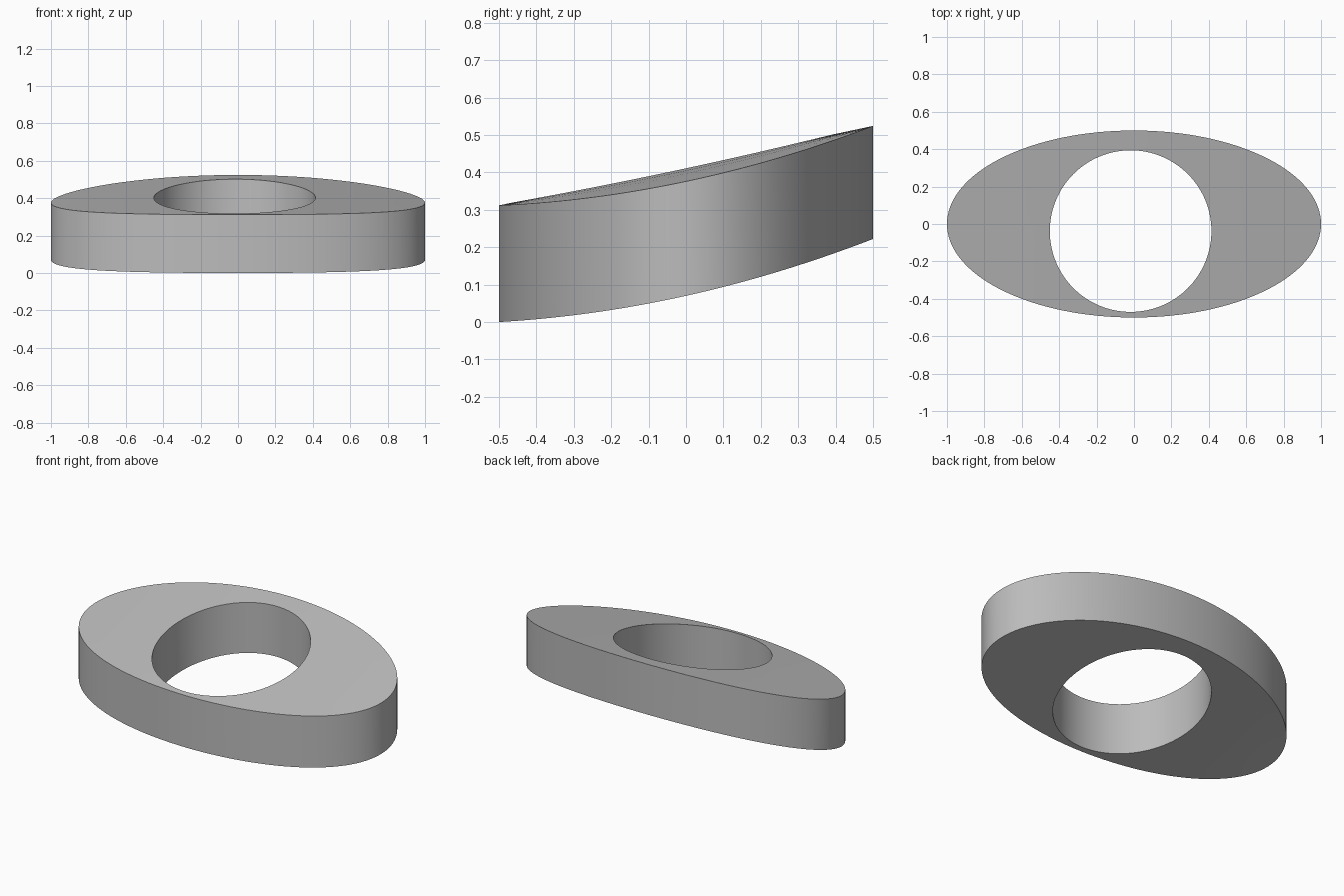
import bpy, bmesh
from math import sin, cos, tau

cube = bpy.data.objects.get("Cube")
if cube:
    bpy.data.objects.remove(cube)

SEGMENTS = 128
HOLE_X, HOLE_Y, HOLE_RADIUS = -0.018, -0.038, 0.432


def make_material(name, rgba):
    mat = bpy.data.materials.new(name)
    mat.use_nodes = True
    mat.diffuse_color = rgba
    mat.node_tree.nodes["Principled BSDF"].inputs["Base Color"].default_value = rgba
    return mat


# Tilted faces that droop gently towards the two long ends
def top_z(x, y):
    return 0.418 + 0.2125 * y - 0.042 * x * x


def bottom_z(x, y):
    return 0.111 + 0.222 * y - 0.041 * x * x


# Plan outlines: 0 is the outer ellipse, 1 is the off-centre round hole
def plan_point(t, blend):
    outer = (cos(t), 0.5 * sin(t))
    inner = (HOLE_X + HOLE_RADIUS * cos(t), HOLE_Y + HOLE_RADIUS * sin(t))
    return tuple(a + (b - a) * blend for a, b in zip(outer, inner))


def make_ring(bm, blend, height):
    ring = []
    for i in range(SEGMENTS):
        x, y = plan_point(tau * i / SEGMENTS, blend)
        ring.append(bm.verts.new((x, y, height(x, y))))
    return ring


# Closed loop of rings: over the top, down the hole, back underneath
bm = bmesh.new()
steps = [0, 0.25, 0.5, 0.75, 1]
rings = [make_ring(bm, s, top_z) for s in steps]
rings += [make_ring(bm, s, bottom_z) for s in reversed(steps)]
for k, ring in enumerate(rings):
    following = rings[(k + 1) % len(rings)]
    for i in range(SEGMENTS):
        j = (i + 1) % SEGMENTS
        bm.faces.new((ring[i], ring[j], following[j], following[i]))
bmesh.ops.recalc_face_normals(bm, faces=bm.faces)

mesh = bpy.data.meshes.new("oval_ring")
bm.to_mesh(mesh)
bm.free()
mesh.materials.append(make_material("mid grey", (0.5, 0.5, 0.5, 1)))
body = bpy.data.objects.new("oval_ring", mesh)
bpy.context.collection.objects.link(body)

# Smooth walls with crisp rims
bpy.ops.object.select_all(action="DESELECT")
body.select_set(True)
bpy.context.view_layer.objects.active = body
bpy.ops.object.shade_smooth_by_angle(angle=0.6)
